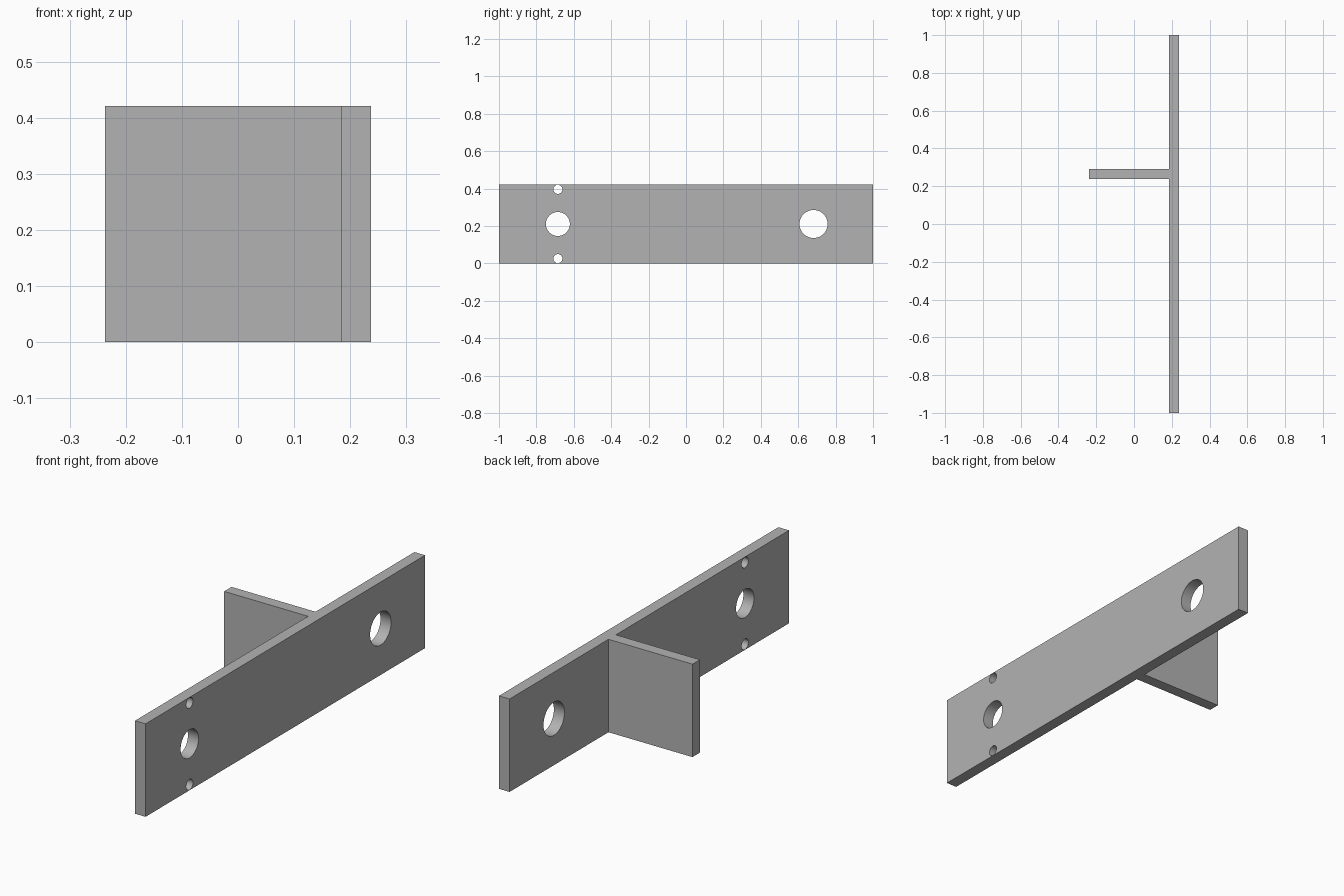
import bpy
import bmesh
import math

cube = bpy.data.objects.get("Cube")
if cube:
    bpy.data.objects.remove(cube, do_unlink=True)

HEIGHT = 0.421
HALF_X = 0.237
PLATE_BACK = 0.184          # inner face of the long plate
FIN_FRONT, FIN_BACK = 0.239, 0.292

# Single flat colour
grey = bpy.data.materials.new("plain grey")
grey.use_nodes = True
colour = (0.45, 0.45, 0.45, 1)
grey.diffuse_color = colour
grey.node_tree.nodes["Principled BSDF"].inputs["Base Color"].default_value = colour

# T-shaped bracket: long drilled plate with a square fin, extruded upward
profile = [(HALF_X, -1), (HALF_X, 1), (PLATE_BACK, 1),
           (PLATE_BACK, FIN_BACK), (-HALF_X, FIN_BACK),
           (-HALF_X, FIN_FRONT), (PLATE_BACK, FIN_FRONT), (PLATE_BACK, -1)]
bm = bmesh.new()
base = bm.faces.new([bm.verts.new((x, y, 0)) for x, y in profile])
top = bmesh.ops.extrude_face_region(bm, geom=[base])["geom"]
bmesh.ops.translate(bm, vec=(0, 0, HEIGHT),
                    verts=[g for g in top if isinstance(g, bmesh.types.BMVert)])
bmesh.ops.recalc_face_normals(bm, faces=bm.faces)
mesh = bpy.data.meshes.new("bracket")
bm.to_mesh(mesh)
bm.free()
mesh.materials.append(grey)
bracket = bpy.data.objects.new("bracket", mesh)
bpy.context.collection.objects.link(bracket)
bpy.context.view_layer.objects.active = bracket


def drill(y, z, radius):
    """Cut a round hole through the long plate along x."""
    bpy.ops.mesh.primitive_cylinder_add(
        vertices=48, radius=radius, depth=0.2,
        location=((PLATE_BACK + HALF_X) / 2, y, z),
        rotation=(0, math.pi / 2, 0))
    cutter = bpy.context.object
    cutter.name = "hole_cutter"
    cutter.hide_render = True
    cutter.data.materials.append(grey)
    bpy.context.view_layer.objects.active = bracket
    cut = bracket.modifiers.new("hole", "BOOLEAN")
    cut.operation = "DIFFERENCE"
    cut.solver = "EXACT"
    cut.object = cutter
    bpy.ops.object.modifier_apply(modifier=cut.name)
    bpy.data.objects.remove(cutter, do_unlink=True)


# Large bolt holes, then the pair of small pin holes
middle = HEIGHT / 2
drill(0.682, middle, 0.075)
drill(-0.685, middle, 0.064)
for side in (-1, 1):
    drill(-0.685, middle + side * 0.185, 0.024)

# Smooth hole walls, sharp plate edges
bpy.ops.object.select_all(action="DESELECT")
bracket.select_set(True)
bpy.context.view_layer.objects.active = bracket
bpy.ops.object.shade_smooth_by_angle(angle=math.radians(30))
